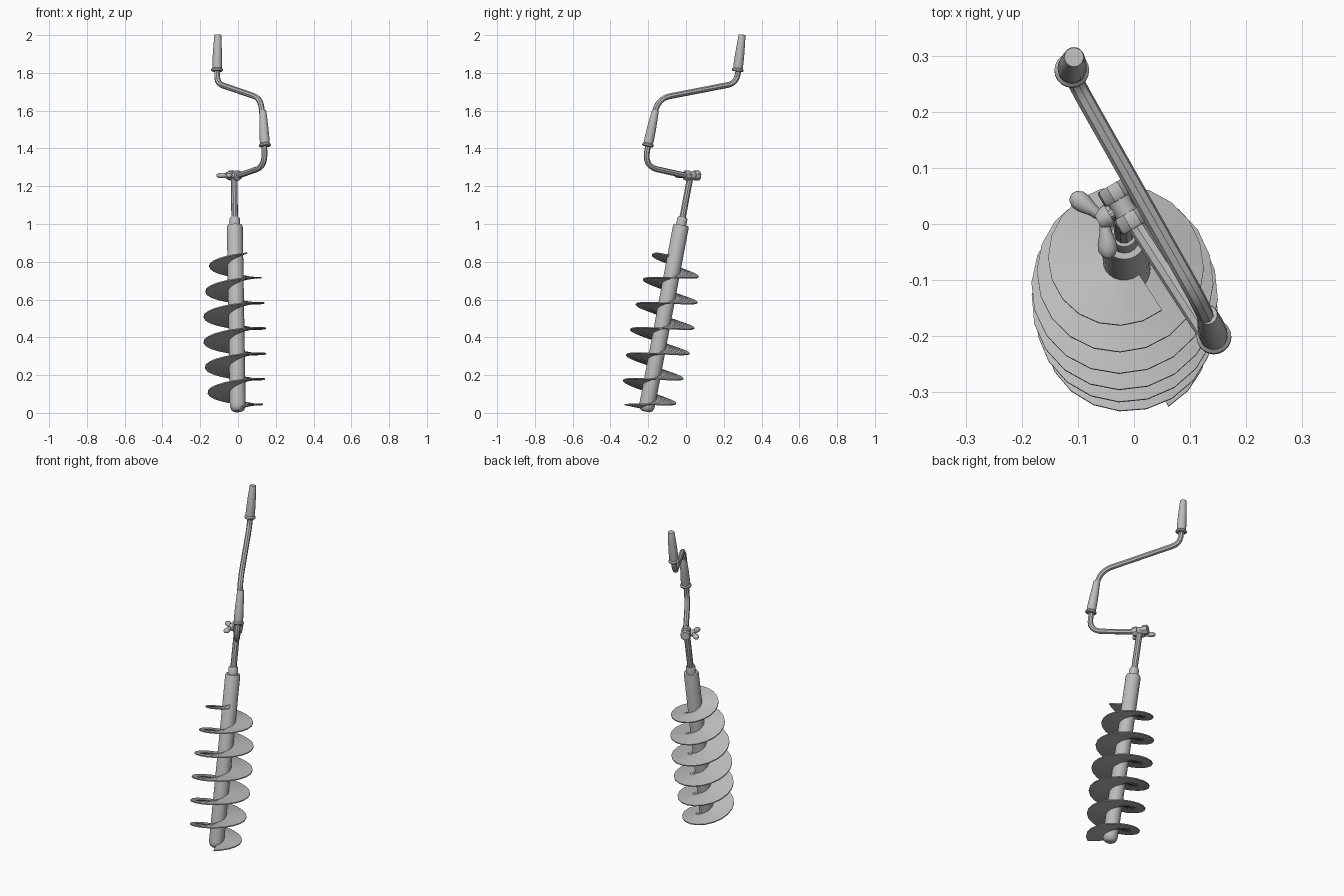
import bpy, bmesh, math
from mathutils import Vector, Matrix

if "Cube" in bpy.data.objects:
    bpy.data.objects.remove(bpy.data.objects["Cube"])

metal = bpy.data.materials.new("grey metal")
metal.diffuse_color = (0.5, 0.5, 0.5, 1)
metal.use_nodes = True
metal.node_tree.nodes["Principled BSDF"].inputs["Base Color"].default_value = metal.diffuse_color

BASE = Vector((-0.001, -0.211, 0.012))
AXIS = Vector((-0.016, 0.185, 0.98)).normalized()
UP = Vector((0, 0, 1))


def finish(bm, name, angle=35):
    bmesh.ops.recalc_face_normals(bm, faces=bm.faces)
    mesh = bpy.data.meshes.new(name)
    bm.to_mesh(mesh)
    bm.free()
    mesh.materials.append(metal)
    ob = bpy.data.objects.new(name, mesh)
    bpy.context.collection.objects.link(ob)
    bpy.ops.object.select_all(action='DESELECT')
    bpy.context.view_layer.objects.active = ob
    ob.select_set(True)
    bpy.ops.object.shade_smooth_by_angle(angle=math.radians(angle))
    return ob


def skin(bm, rings):
    """Join rings of points into a capped tube."""
    rows = [[bm.verts.new(p) for p in r] for r in rings]
    n = len(rows[0])
    for a, b in zip(rows, rows[1:]):
        for i in range(n):
            j = (i + 1) % n
            bm.faces.new((a[i], a[j], b[j], b[i]))
    bm.faces.new(rows[0][::-1])
    bm.faces.new(rows[-1])


def ring(centre, direction, r, sides):
    q = UP.rotation_difference(direction)
    return [centre + q @ Vector((r * math.cos(2 * math.pi * i / sides),
                                 r * math.sin(2 * math.pi * i / sides), 0)) for i in range(sides)]


def lathe(name, start, direction, profile, sides=24):
    """Turned part: profile is (radius, distance along direction)."""
    direction = Vector(direction).normalized()
    bm = bmesh.new()
    skin(bm, [ring(Vector(start) + direction * t, direction, r, sides) for r, t in profile])
    return finish(bm, name)


# Auger tube with a rounded foot, collar and thin upper rod
lathe("auger_tube", BASE, AXIS,
      [(0.022, -0.005), (0.034, 0.003), (0.041, 0.02), (0.042, 0.035), (0.042, 0.99),
       (0.038, 1.0)])
lathe("collar", BASE, AXIS, [(0.027, 0.99), (0.027, 1.035), (0.023, 1.042)], 16)
lathe("upper_rod", BASE, AXIS, [(0.0175, 1.03), (0.0175, 1.262)], 10)

# Spiral flight: right-handed ribbon, widest in the middle
q = UP.rotation_difference(AXIS)
bm = bmesh.new()
rings = []
start, end, steps = math.radians(-60), math.radians(2105), 120
for i in range(steps + 1):
    a = start + (end - start) * i / steps
    h = 0.032 + 0.1365 * a / (2 * math.pi)
    r = 0.167 - (0.16 if h < 0.42 else 0.26) * (h - 0.42) ** 2
    c, s = math.cos(a), math.sin(a)
    section = []
    for rad, dz in ((0.036, -0.004), (r, -0.003), (r, 0.003), (0.036, 0.004)):
        k = (rad - 0.036) / 0.13      # slight outward shift of the rim
        section.append(BASE + q @ Vector((rad * c - 0.009 * k, rad * s + 0.004 * k, h + dz)))
    rings.append(section)
skin(bm, rings)
finish(bm, "spiral_flight")

# Crank: bent rod with rounded corners
corners = [((-0.04, 0.062, 1.255), 0), ((0.005, -0.005, 1.257), 0.01),
           ((0.145, -0.222, 1.305), 0.085), ((0.123, -0.15, 1.664), 0.075),
           ((-0.113, 0.268, 1.745), 0.055), ((-0.109, 0.279, 1.83), 0)]
pts = [Vector(p) for p, _ in corners]
path = [pts[0]]
for k in range(1, len(pts) - 1):
    p, d = pts[k], corners[k][1]
    a = p + (pts[k - 1] - p).normalized() * d
    b = p + (pts[k + 1] - p).normalized() * d
    for j in range(7):
        t = j / 6
        path.append(a * (1 - t) ** 2 + p * 2 * t * (1 - t) + b * t * t)
path.append(pts[-1])
bm = bmesh.new()
rings, side = [], None
for k, p in enumerate(path):
    tan = (path[min(k + 1, len(path) - 1)] - path[max(k - 1, 0)]).normalized()
    side = side or tan.cross(UP)
    side = (side - tan * side.dot(tan)).normalized()
    up = tan.cross(side)
    rings.append([p + 0.0155 * (side * math.cos(w) + up * math.sin(w))
                  for w in (2 * math.pi * i / 8 for i in range(8))])
skin(bm, rings)
finish(bm, "crank_rod", 30)

# Tapered hand grips with a base flange
grip = [(0.026, 0), (0.031, 0.004), (0.031, 0.012), (0.025, 0.018),
        (0.026, 0.04), (0.024, 0.1), (0.0185, 0.192), (0.017, 0.196)]
for name, a, d in (("lower_grip", (0.143, -0.203, 1.41), (-0.012, 0.042, 0.195)),
                   ("upper_grip", (-0.111, 0.273, 1.808), (0.004, 0.024, 0.192))):
    lathe(name, a, d, grip, 20)

# Clamp: two collars on the crank end with a sleeve between them
along = Vector((0.51, -0.86, 0)).normalized()
out = Vector((-0.86, -0.51, 0)).normalized()
clamp = Vector((-0.02, 0.030, 1.257))
lathe("clamp_sleeve", clamp - along * 0.04, along, [(0.021, 0), (0.021, 0.08)], 12)
for name, t in (("clamp_collar_back", -0.045), ("clamp_collar_front", 0.013)):
    lathe(name, clamp + along * t, along,
          [(0.025, 0), (0.028, 0.004), (0.028, 0.026), (0.025, 0.03)], 8)

# Wing nut on a short bolt
lathe("clamp_bolt", clamp - out * 0.02, out, [(0.009, 0), (0.009, 0.07)], 10)
hub = clamp + out * 0.027
lathe("wing_nut_hub", hub, out, [(0.021, 0), (0.019, 0.018), (0.015, 0.024)], 14)
for name, s in (("wing_back", -1), ("wing_front", 1)):
    d = (along * s * 0.92 + out * 0.4).normalized()
    across = d.cross(UP)
    bm = bmesh.new()
    rings = []
    for t, w, h in ((0.006, 0.009, 0.010), (0.025, 0.011, 0.013), (0.045, 0.017, 0.014),
                    (0.058, 0.017, 0.013), (0.068, 0.011, 0.009), (0.072, 0.004, 0.004)):
        c = hub + out * 0.012 + d * t
        rings.append([c + across * w * math.cos(v) + UP * h * math.sin(v)
                      for v in (2 * math.pi * i / 10 for i in range(10))])
    skin(bm, rings)
    finish(bm, name, 50)
